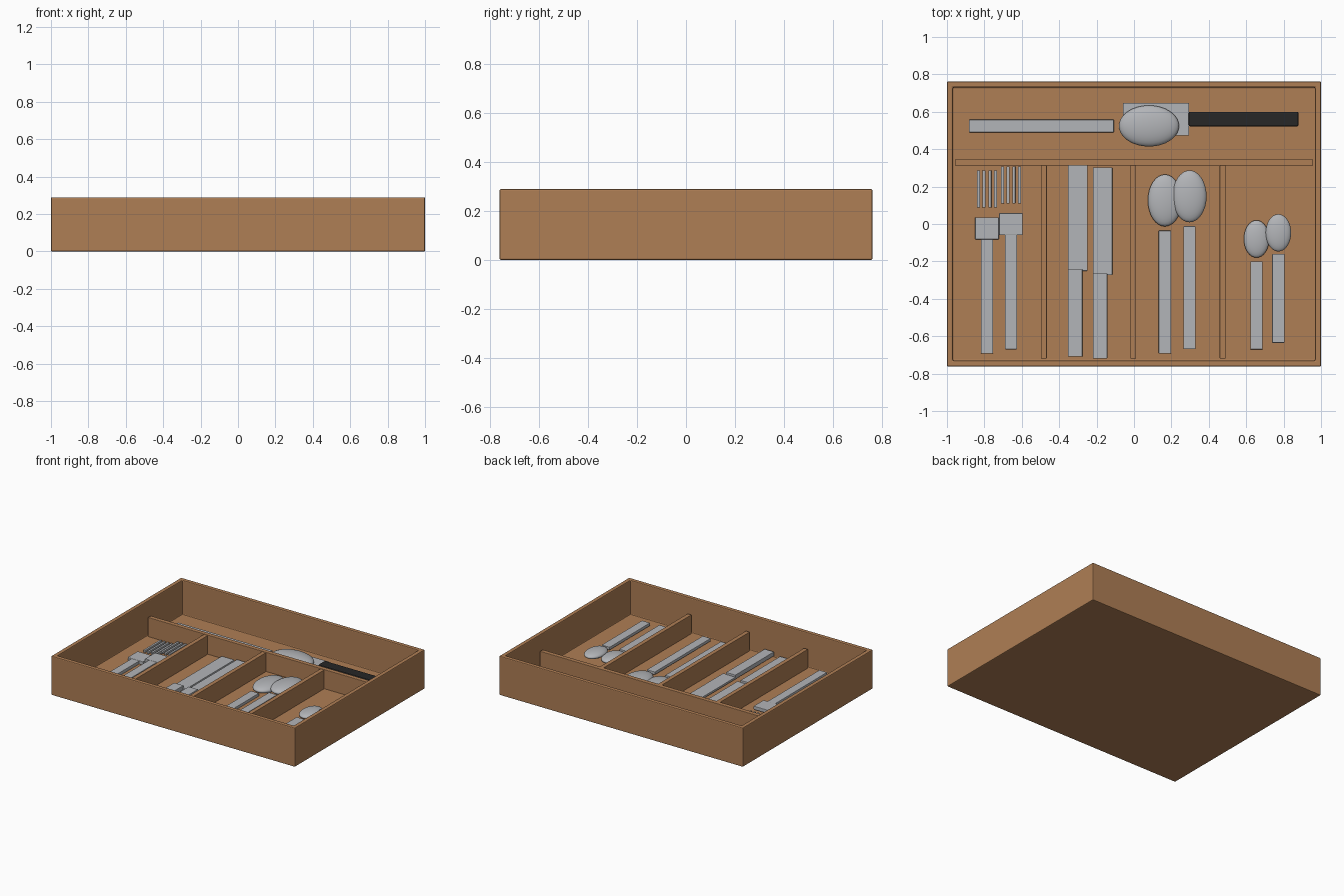
import bpy, bmesh
from mathutils import Matrix, Vector

if "Cube" in bpy.data.objects:
    bpy.data.objects.remove(bpy.data.objects["Cube"])


def material(name, color):
    m = bpy.data.materials.new(name)
    m.diffuse_color = (*color, 1)
    m.use_nodes = True
    m.node_tree.nodes["Principled BSDF"].inputs["Base Color"].default_value = m.diffuse_color
    return m


WOOD = material("wood", (0.43, 0.21, 0.09))
STEEL = material("steel", (0.45, 0.46, 0.48))
DARK = material("dark_handle", (0.02, 0.02, 0.02))
FLOOR = 0.035


def finish(bm, name, mat, bevel=0.0):
    me = bpy.data.meshes.new(name)
    bm.to_mesh(me)
    bm.free()
    ob = bpy.data.objects.new(name, me)
    bpy.context.collection.objects.link(ob)
    me.materials.append(mat)
    if bevel:
        mod = ob.modifiers.new("soft_edges", 'BEVEL')
        mod.width = bevel
        mod.segments = 2
    return ob


def box_bmesh(x0, x1, y0, y1, z0, z1):
    bm = bmesh.new()
    size = Vector((x1 - x0, y1 - y0, z1 - z0))
    mid = Vector((x0 + x1, y0 + y1, z0 + z1)) / 2
    bmesh.ops.create_cube(bm, size=1, matrix=Matrix.Translation(mid) @ Matrix.Diagonal((*size, 1)))
    return bm


def box(name, x0, x1, y0, y1, z0, z1, mat=STEEL, bevel=0.003):
    return finish(box_bmesh(x0, x1, y0, y1, z0, z1), name, mat, bevel)


def bowl(name, x, y, z, rx, ry, rz):
    bm = bmesh.new()
    bmesh.ops.create_uvsphere(bm, u_segments=32, v_segments=16, radius=1,
                              matrix=Matrix.Translation((x, y, z)) @ Matrix.Diagonal((rx, ry, rz, 1)))
    for f in bm.faces:
        f.smooth = True
    return finish(bm, name, STEEL)


# Tray: a box whose top is inset and sunk to the floor
bm = box_bmesh(-1, 1, -0.762, 0.762, 0, 0.29)
bm.normal_update()
top = max(bm.faces, key=lambda f: f.calc_center_median().z)
bmesh.ops.inset_region(bm, faces=[top], thickness=0.044)
sunk = bmesh.ops.extrude_face_region(bm, geom=[top])
bmesh.ops.translate(bm, vec=(0, 0, FLOOR - 0.29),
                    verts=[v for v in sunk["geom"] if isinstance(v, bmesh.types.BMVert)])
if top.is_valid:
    bmesh.ops.delete(bm, geom=[top], context='FACES_ONLY')
bmesh.ops.recalc_face_normals(bm, faces=bm.faces)
finish(bm, "tray", WOOD, 0.006)

# Dividers
box("cross_divider", -0.957, 0.957, 0.312, 0.345, 0.03, 0.177, WOOD)
for i, x in enumerate((-0.482, -0.004, 0.474)):
    box(f"divider_{i}", x - 0.016, x + 0.016, -0.719, 0.313, 0.03, 0.175, WOOD)

# Forks, the second one lying slightly higher
for i, (x, y, z) in enumerate(((-0.786, 0, FLOOR), (-0.658, 0.022, FLOOR + 0.015))):
    box(f"fork_handle_{i}", x - 0.032, x + 0.032, y - 0.692, y - 0.07, z, z + 0.024)
    box(f"fork_head_{i}", x - 0.063, x + 0.063, y - 0.082, y + 0.036, z, z + 0.026)
    for k in range(4):
        tx = x + (k - 1.5) * 0.0305
        box(f"fork_tine_{i}_{k}", tx - 0.008, tx + 0.008, y + 0.088, y + 0.286, z, z + 0.018, bevel=0.002)

# Table knives
for i, (x, y, z) in enumerate(((-0.353, 0, FLOOR), (-0.22, -0.022, FLOOR + 0.015))):
    box(f"knife_blade_{i}", x, x + 0.104, y - 0.25, min(y + 0.324, 0.313), z, z + 0.016, bevel=0.002)
    box(f"knife_handle_{i}", x, x + 0.077, y - 0.243, max(y - 0.709, -0.719), z, z + 0.032)

# Spoons: x, y of bowl, radii, handle half width, handle ends
spoons = (
    ("table_spoon_0", 0.165, 0.126, 0.0, 0.091, 0.139, 0.034, -0.692, -0.036),
    ("table_spoon_1", 0.297, 0.148, 0.015, 0.091, 0.139, 0.034, -0.668, -0.012),
    ("tea_spoon_0", 0.655, -0.08, 0.0, 0.068, 0.1, 0.026, -0.67, -0.2),
    ("tea_spoon_1", 0.772, -0.047, 0.015, 0.068, 0.1, 0.026, -0.635, -0.16),
)
for name, x, y, lift, rx, ry, rz, y0, y1 in spoons:
    bowl(name + "_bowl", x, y, 0.053 + lift, rx, ry, rz)
    box(name + "_handle", x - 0.033, x + 0.033, y0, y1, FLOOR + lift, FLOOR + lift + 0.022)

# Serving spoon in the rear compartment
box("serving_spoon_handle", -0.882, -0.108, 0.49, 0.558, FLOOR, 0.066)
bowl("serving_spoon_bowl", 0.08, 0.524, 0.067, 0.161, 0.11, 0.04)

# Kitchen knife with dark handle
box("kitchen_knife_blade", -0.059, 0.294, 0.472, 0.648, FLOOR, 0.055, bevel=0.002)
box("kitchen_knife_handle", 0.292, 0.88, 0.522, 0.6, FLOOR, 0.082, DARK, 0.008)
